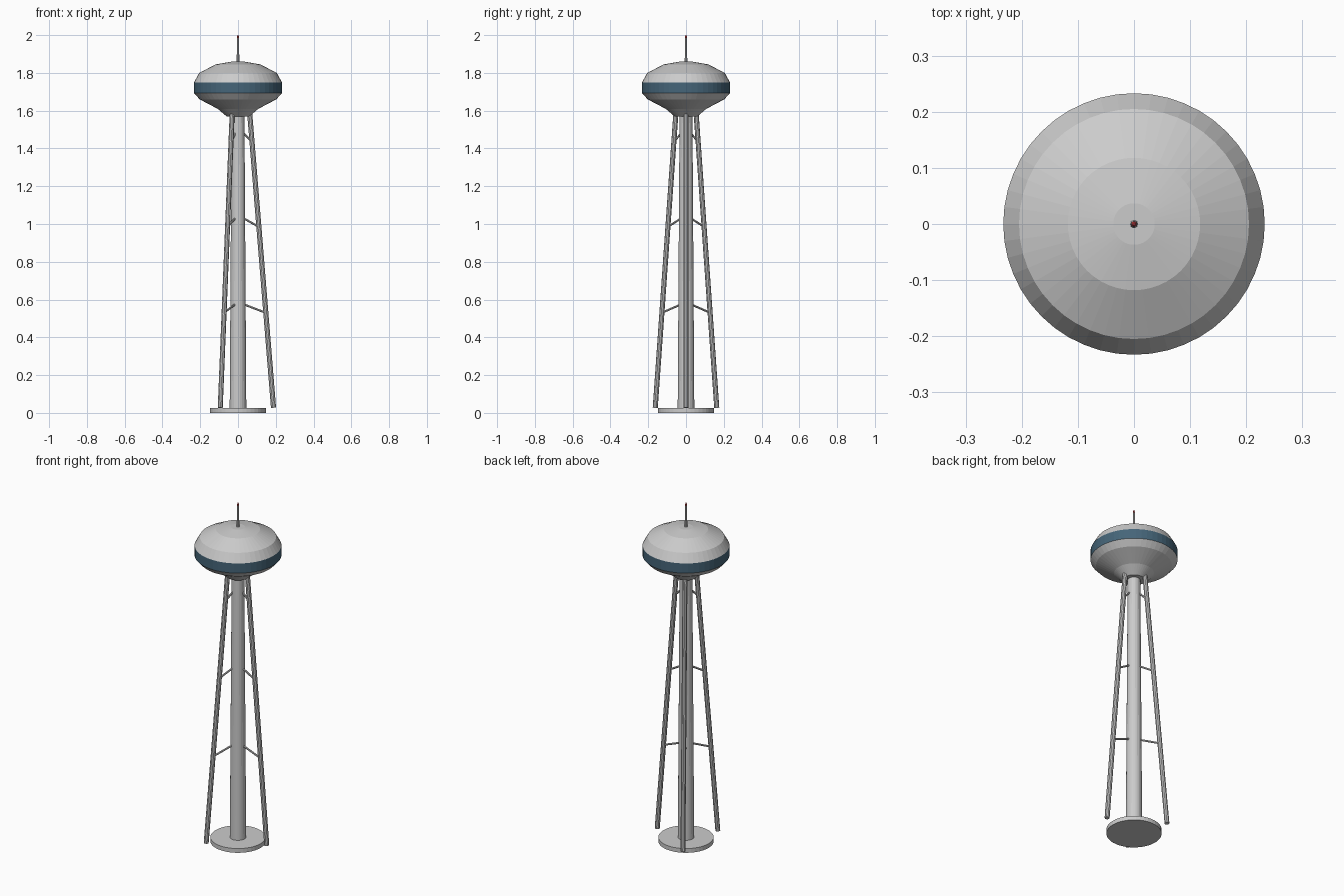
import bpy, bmesh, math
from mathutils import Vector

if "Cube" in bpy.data.objects:
    bpy.data.objects.remove(bpy.data.objects["Cube"])


def material(name, rgb):
    m = bpy.data.materials.new(name)
    m.diffuse_color = (*rgb, 1)
    m.use_nodes = True
    m.node_tree.nodes["Principled BSDF"].inputs["Base Color"].default_value = m.diffuse_color
    return m


def add_object(name, bm):
    me = bpy.data.meshes.new(name)
    bmesh.ops.recalc_face_normals(bm, faces=bm.faces)
    bm.to_mesh(me)
    bm.free()
    ob = bpy.data.objects.new(name, me)
    bpy.context.collection.objects.link(ob)
    return ob


def lathe(name, profile, sides):
    """Closed solid of revolution from (radius, z) points, flat caps."""
    bm = bmesh.new()
    rings = []
    for r, z in profile:
        rings.append([bm.verts.new((r * math.cos(2 * math.pi * i / sides),
                                    r * math.sin(2 * math.pi * i / sides), z))
                      for i in range(sides)])
    for a, b in zip(rings, rings[1:]):
        for i in range(sides):
            j = (i + 1) % sides
            bm.faces.new((a[i], a[j], b[j], b[i]))
    bm.faces.new(rings[0][::-1])
    bm.faces.new(rings[-1])
    return add_object(name, bm)


def strut(name, p, q, radius, sides):
    """Round bar between two points."""
    p, q = Vector(p), Vector(q)
    bm = bmesh.new()
    bmesh.ops.create_cone(bm, cap_ends=True, segments=sides, radius1=radius,
                          radius2=radius, depth=(q - p).length)
    ob = add_object(name, bm)
    ob.location = (p + q) / 2
    ob.rotation_mode = 'QUATERNION'
    ob.rotation_quaternion = (q - p).to_track_quat('Z', 'Y')
    return ob


def polar(r, angle, z):
    return (r * math.cos(angle), r * math.sin(angle), z)


blue = material("band_blue", (0.06, 0.13, 0.19))
red = material("beacon_red", (0.6, 0.05, 0.05))

# Footing and central column
lathe("base_plate", [(0.148, 0), (0.148, 0.025)], 40)
lathe("central_column", [(0.044, 0.02), (0.034, 1.60)], 24)

# Tank with coloured band around its widest part
tank = lathe("tank", [(0.058, 1.568), (0.108, 1.61), (0.203, 1.66), (0.233, 1.693),
                      (0.233, 1.75), (0.205, 1.80), (0.118, 1.845), (0.037, 1.859)], 48)
grey = material("tank_grey", (0.8, 0.8, 0.8))
tank.data.materials.append(grey)
tank.data.materials.append(blue)
for f in tank.data.polygons:
    if 1.70 < f.center.z < 1.74 and abs(f.normal.z) < 0.1:
        f.material_index = 1

# Mast and beacon tip
lathe("mast", [(0.0075, 1.85), (0.005, 1.985)], 10)
lathe("mast_beacon", [(0.005, 1.98), (0.005, 1.992), (0.002, 2.0)], 10).data.materials.append(red)

# Three leaning legs with braces to the column
Z0, Z1, R0, R1 = 0.027, 1.585, 0.188, 0.062
for k in range(3):
    a = 2 * math.pi * k / 3
    strut(f"leg_{k + 1}", polar(R0, a, Z0), polar(R1, a, Z1), 0.0135, 10)
    for n, z in enumerate((0.53, 0.985, 1.435)):
        leg_r = R0 + (R1 - R0) * (z - Z0) / (Z1 - Z0)
        strut(f"brace_{k + 1}_{n + 1}", polar(0.03, a, z + 0.045),
              polar(leg_r, a, z), 0.0055, 8)
